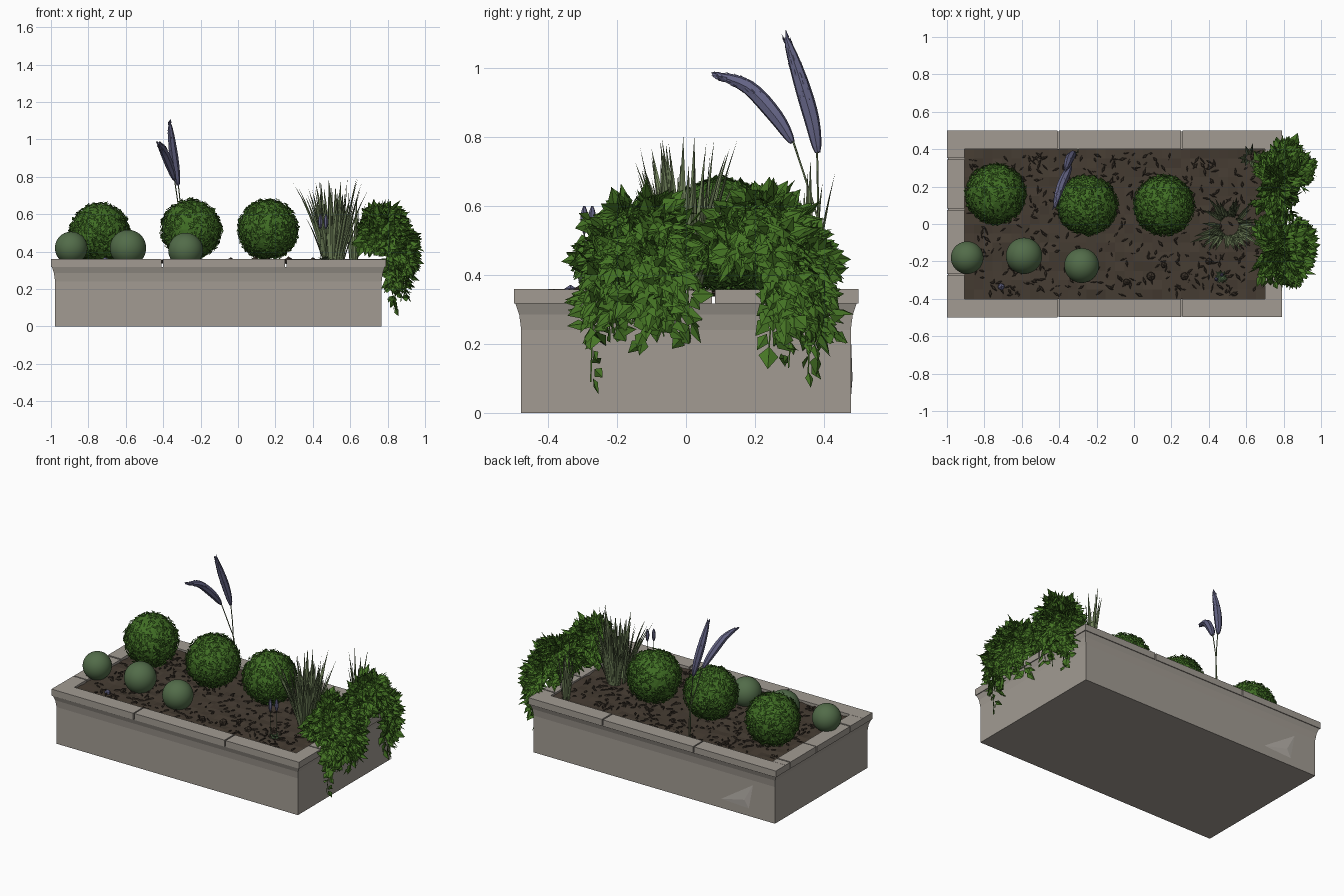
import bpy, bmesh, math, random
from mathutils import Vector as V, Matrix

if "Cube" in bpy.data.objects:
    bpy.data.objects.remove(bpy.data.objects["Cube"])
random.seed(7)
U = random.uniform

def material(name, c):
    m = bpy.data.materials.new(name)
    m.diffuse_color = (*c, 1)
    m.use_nodes = True
    m.node_tree.nodes["Principled BSDF"].inputs["Base Color"].default_value = m.diffuse_color
    return m

STONE = material("stone", (0.36, 0.33, 0.29))
CHIP = material("pale stone", (0.46, 0.43, 0.39))
SOIL = material("soil", (0.060, 0.045, 0.032))
BARK = material("bark", (0.042, 0.031, 0.022))
BUSH = material("bush green", (0.052, 0.155, 0.018))
IVY = material("ivy green", (0.060, 0.175, 0.018))
SAGE = material("sage green", (0.085, 0.15, 0.067))
GRASS = material("grass green", (0.16, 0.22, 0.10))
PURPLE = material("lavender", (0.125, 0.125, 0.23))

def finish(name, bm, mat, smooth=False):
    me = bpy.data.meshes.new(name)
    bm.to_mesh(me)
    bm.free()
    me.materials.append(mat)
    for p in me.polygons:
        p.use_smooth = smooth
    ob = bpy.data.objects.new(name, me)
    bpy.context.collection.objects.link(ob)
    return ob

def box(bm, x0, x1, y0, y1, z0, z1):
    m = Matrix.Translation(((x0+x1)/2, (y0+y1)/2, (z0+z1)/2)) @ Matrix.Diagonal((x1-x0, y1-y0, z1-z0, 1))
    return bmesh.ops.create_cube(bm, size=1, matrix=m)["verts"]

def rand_dir():
    z, a = U(-1, 1), U(0, math.tau)
    r = math.sqrt(1 - z*z)
    return V((r*math.cos(a), r*math.sin(a), z))

def leaf(bm, p, d, n, length, width, fold=0.15):
    """Pointed leaf folded along its midrib."""
    d = d.normalized()
    s = d.cross(n)
    if s.length < 1e-4:
        s = d.orthogonal()
    s.normalize()
    n = s.cross(d)
    base, tip = bm.verts.new(p), bm.verts.new(p + d*length - n*length*0.12)
    mid = bm.verts.new(p + d*length*0.5)
    for k in (-1, 1):
        e = bm.verts.new(p + d*length*0.38 + s*k*width/2 - n*width*fold)
        f = [base, e, tip, mid]
        bm.faces.new(f if k > 0 else f[::-1])

def path_at(pts, t):
    t = max(0, min(t, 0.9999)) * (len(pts) - 1)
    i = int(t)
    g = lambda k: V(pts[max(0, min(k, len(pts)-1))])
    a, b, c, d, u = g(i-1), g(i), g(i+1), g(i+2), t - i
    return 0.5*(2*b + (c-a)*u + (2*a-5*b+4*c-d)*u*u + (3*b-a-3*c+d)*u**3)

def tube(bm, pts, radius, sides=6, steps=10):
    rings = []
    for i in range(steps + 1):
        t = i/steps
        p = path_at(pts, t)
        d = (path_at(pts, min(1, t+0.02)) - path_at(pts, max(0, t-0.02))).normalized()
        a = d.cross(V((1, 0.2, 0))).normalized()
        b = d.cross(a)
        rings.append([bm.verts.new(p + radius(t)*(a*math.cos(q*math.tau/sides) + b*math.sin(q*math.tau/sides)))
                      for q in range(sides)])
    for r, s in zip(rings, rings[1:]):
        for q in range(sides):
            bm.faces.new((r[q], r[(q+1) % sides], s[(q+1) % sides], s[q]))
    bm.faces.new(rings[0][::-1])
    bm.faces.new(rings[-1])

# Planter body with a flare under the rim
bm = bmesh.new()
rings = []
for o, z in ((0.022, 0), (0.022, 0.24), (0.016, 0.285), (0.005, 0.318)):
    rings.append([bm.verts.new(c) for c in ((-1+o, -0.5+o, z), (0.79-o, -0.5+o, z), (0.79-o, 0.5-o, z), (-1+o, 0.5-o, z))])
for r, s in zip(rings, rings[1:]):
    for i in range(4):
        bm.faces.new((r[i], r[(i+1) % 4], s[(i+1) % 4], s[i]))
bm.faces.new(rings[0][::-1])
bm.faces.new(rings[-1])
finish("planter_body", bm, STONE)

# Chipped patch on the back face
bm = bmesh.new()
tri = [(-0.82, 0.21), (-0.79, 0.05), (-0.59, 0.06)]
rim3 = [bm.verts.new((x, 0.479, z)) for x, z in tri]
top = bm.verts.new((-0.76, 0.483, 0.10))
for i in range(3):
    bm.faces.new((rim3[i], rim3[(i+1) % 3], top))
bmesh.ops.recalc_face_normals(bm, faces=bm.faces)
finish("chipped_patch", bm, CHIP)

# Rim slabs with narrow joints
bm = bmesh.new()
g = 0.004
xs, ys = [-1, -0.405, 0.255, 0.79], [-0.4, -0.27, 0.08, 0.35, 0.4]
for sy in (-1, 1):
    for a, b in zip(xs, xs[1:]):
        j = U(0, 0.003)
        y0, y1 = sorted((sy*0.4, sy*(0.5 - j)))
        box(bm, a + (g if a > -1 else 0), b - (g if b < 0.79 else 0), y0, y1, 0.317, 0.36 - U(0, 0.003))
for x0, x1 in ((-1, -0.905), (0.70, 0.79)):
    for a, b in zip(ys, ys[1:]):
        box(bm, x0, x1, a + (g if a > -0.4 else 0), b - (g if b < 0.4 else 0), 0.317, 0.36 - U(0, 0.003))
finish("rim_slabs", bm, STONE)

# Soil bed
bm = bmesh.new()
bmesh.ops.create_grid(bm, x_segments=32, y_segments=16, size=0.5,
                      matrix=Matrix.Translation((-0.102, 0, 0.343)) @ Matrix.Diagonal((1.61, 0.80, 1, 1)))
for v in bm.verts:
    v.co.z += U(-0.006, 0.006)
finish("soil_bed", bm, SOIL)

# Bark chips and lumps
bm = bmesh.new()
for i in range(520):
    m = (Matrix.Translation((U(-0.88, 0.67), U(-0.38, 0.38), U(0.344, 0.353)))
         @ Matrix.Rotation(U(0, 6.3), 4, 'Z') @ Matrix.Rotation(U(-0.3, 0.3), 4, 'Y')
         @ Matrix.Diagonal((U(0.02, 0.045), U(0.006, 0.014), 0.007, 1)))
    bmesh.ops.create_cone(bm, segments=4, radius1=0.6, radius2=0.35, depth=1, cap_ends=True, matrix=m)
for x, y, r in ((0.27, -0.28, 0.024), (0.09, -0.28, 0.026), (-0.04, -0.31, 0.02), (0.4, -0.2, 0.02), (0.16, -0.22, 0.018)):
    bmesh.ops.create_icosphere(bm, subdivisions=1, radius=r, matrix=Matrix.Translation((x, y, 0.35)))
finish("bark_chips", bm, BARK)

# Clipped round bushes
for i, (x, y, z) in enumerate(((-0.74, 0.16, 0.50), (-0.25, 0.10, 0.518), (0.16, 0.10, 0.518))):
    c = V((x, y, z))
    bm = bmesh.new()
    bmesh.ops.create_icosphere(bm, subdivisions=3, radius=0.155, matrix=Matrix.Translation(c))
    for k in range(1300):
        n = rand_dir()
        t = n.cross(rand_dir()).normalized()
        leaf(bm, c + n*U(0.150, 0.164), t + n*U(0.05, 0.45), n, U(0.026, 0.036), U(0.018, 0.026))
    finish(f"round_bush_{i+1}", bm, BUSH)

# Small sage cushions
for i, (x, y, z, r) in enumerate(((-0.892, -0.18, 0.42, 0.087), (-0.588, -0.17, 0.42, 0.097), (-0.28, -0.222, 0.408, 0.093))):
    bm = bmesh.new()
    bmesh.ops.create_icosphere(bm, subdivisions=4, radius=r, matrix=Matrix.Translation((x, y, z)))
    finish(f"sage_cushion_{i+1}", bm, SAGE, True)

# Grass clumps
def blade(bm, base, ang, lean, length, width):
    out = V((math.cos(ang), math.sin(ang), 0))
    side = V((-out.y, out.x, 0))
    p, prev, n = V(base), None, 5
    for i in range(n + 1):
        t = i/n
        w = width*(0.6 + 0.8*t if t < 0.5 else 2*(1 - t))/2
        up = out*math.sin(lean*(0.6+0.7*t)) + V((0, 0, math.cos(lean*(0.6+0.7*t))))
        mid = bm.verts.new(p - up.cross(side)*w*0.5)
        row = [bm.verts.new(p - side*w), mid, bm.verts.new(p + side*w)] if i < n else [mid]*3
        if prev:
            for k in (0, 1):
                f = [prev[k], prev[k+1], row[k+1], row[k]]
                bm.faces.new(list(dict.fromkeys(f)))
        prev = row
        p = p + up*length/n

bm = bmesh.new()
for i in range(80):
    a = U(0, math.tau)
    blade(bm, (0.51 + 0.05*math.cos(a), 0.05*math.sin(a) - 0.01, 0.34), a + U(-0.4, 0.4), U(0.03, 0.48), U(0.24, 0.47), U(0.02, 0.032))
finish("grass_clump", bm, GRASS)
bm = bmesh.new()
for i in range(14):
    a = U(0, math.tau)
    blade(bm, (0.62 + 0.02*math.cos(a), 0.355 + 0.015*math.sin(a), 0.34), a, U(0.02, 0.28), U(0.22, 0.40), U(0.018, 0.026))
finish("small_grass_clump", bm, GRASS)

# Trailing ivy: two mounds whose strands spill over the right wall
def ivy(name, yc, hang, low, strands, extra):
    bm = bmesh.new()
    for i in range(strands + len(extra)):
        a, r = math.radians(U(-125, 125)), U(0.10, 0.21)
        zend = U(0.38, 0.45)
        if hang[0] < math.degrees(a) < hang[1] and i % 3:
            r, zend = U(0.17, 0.20), U(low, 0.33)
        if i >= strands:
            a, r, zend = math.radians(extra[i-strands][0]), 0.185, extra[i-strands][1]
        ux, uy = math.cos(a), math.sin(a)
        if ux < 0:
            r *= 0.75
        P = lambda q, z: V((0.735 + ux*r*q, yc + uy*r*q, z))
        h = U(0.50, 0.60)
        pts = [P(0.1, 0.38), P(0.3, h), P(0.7, h - 0.03), P(1, max(zend, 0.44))]
        if zend < 0.37:
            x = max(0.85, pts[-1].x)
            y = pts[-1].y
            pts += [V((x, y, 0.34)), V((x - 0.025, y + U(-0.015, 0.015), zend + 0.03))]
        n = int(sum((q - p).length for p, q in zip(pts, pts[1:])) / 0.017)
        tube(bm, pts, lambda t: 0.0025, 3, 10)
        for k in range(n):
            t = 0.2 + 0.8*k/n
            p = path_at(pts, t)
            d = path_at(pts, min(1, t + 0.04)) - path_at(pts, t - 0.04)
            out = V((ux, uy, 0.9 if t < 0.6 else 0.3))
            rd = rand_dir()
            sc = 0.75 if (i >= strands and t > 0.7) else 1
            leaf(bm, p + rd*0.014*sc, d.normalized()*0.6 + rd*0.8 + out*0.25, out + rand_dir()*0.5, U(0.045, 0.075)*sc, U(0.035, 0.058)*sc)
    finish(name, bm, IVY)

ivy("ivy_front", -0.13, (-62, 50), 0.19, 62, [(-48, 0.06), (-30, 0.18), (5, 0.17)])
ivy("ivy_back", 0.22, (10, 75), 0.12, 58, [(50, 0.08), (30, 0.10), (40, 0.14)])

# Lavender stems and flower heads
stems = bmesh.new()
tube(stems, [(-0.30, 0.40, 0.34), (-0.30, 0.39, 0.52), (-0.315, 0.365, 0.62), (-0.34, 0.31, 0.79)], lambda t: 0.003, 5)
tube(stems, [(-0.30, 0.385, 0.34), (-0.305, 0.383, 0.6), (-0.32, 0.38, 0.77)], lambda t: 0.003, 5)
finish("lavender_stems", stems, GRASS)
heads = bmesh.new()
for pts in ([(-0.32, 0.382, 0.755), (-0.335, 0.365, 0.85), (-0.352, 0.33, 0.97), (-0.365, 0.29, 1.09)],
            [(-0.34, 0.308, 0.785), (-0.365, 0.26, 0.86), (-0.40, 0.18, 0.945), (-0.425, 0.09, 0.98)]):
    tube(heads, pts, lambda t: 0.003 + 0.021*math.sin(math.pi*min(1, t*0.95 + 0.04))**0.7, 7, 12)
    for k in range(60):
        t = k/62
        p, d = path_at(pts, t), path_at(pts, t + 0.03) - path_at(pts, t)
        s = d.cross(rand_dir()).normalized()
        leaf(heads, p + s*0.019*math.sin(math.pi*(t*0.92 + 0.05)), d.normalized() + s*0.25, s, 0.032, 0.016)
# short blooms beside the grass and a fallen bud
for x, y in ((0.44, -0.295), (0.47, -0.272)):
    tube(heads, [(x, y, 0.52), (x, y, 0.56), (x, y, 0.60)], lambda t: 0.003 + 0.009*math.sin(math.pi*t), 6, 5)
bmesh.ops.create_icosphere(heads, subdivisions=1, radius=0.02, matrix=Matrix.Translation((-0.71, -0.335, 0.352)))
finish("lavender_heads", heads, PURPLE)

# Small sprout in front of the grass
bm = bmesh.new()
for x, y in ((0.44, -0.295), (0.47, -0.272)):
    tube(bm, [(x, y, 0.34), (x, y, 0.53)], lambda t: 0.002, 4, 2)
for i in range(26):
    a = U(0, math.tau)
    leaf(bm, V((0.465, -0.28, 0.35)), V((math.cos(a), math.sin(a), U(0.2, 1.2))), V((0, 0, 1)), U(0.03, 0.05), 0.016)
finish("small_sprout", bm, SAGE)
